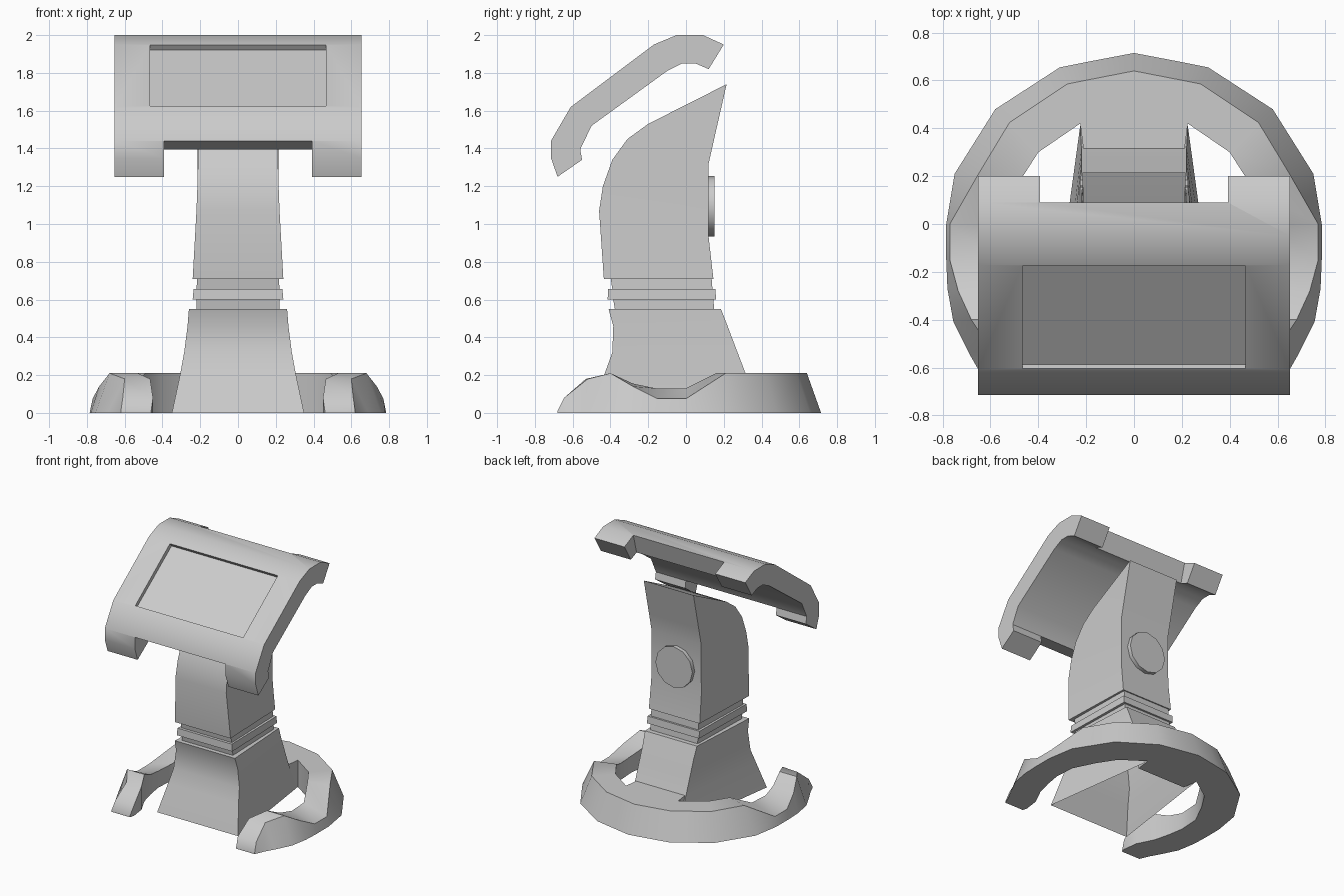
import bpy, bmesh, math

if "Cube" in bpy.data.objects:
    bpy.data.objects.remove(bpy.data.objects["Cube"])


def finish(name, bm, angle=35):
    bmesh.ops.recalc_face_normals(bm, faces=bm.faces[:])
    me = bpy.data.meshes.new(name)
    bm.to_mesh(me)
    bm.free()
    ob = bpy.data.objects.new(name, me)
    bpy.context.collection.objects.link(ob)
    bpy.ops.object.select_all(action='DESELECT')
    ob.select_set(True)
    bpy.context.view_layer.objects.active = ob
    if angle:
        bpy.ops.object.shade_smooth_by_angle(angle=math.radians(angle))
    return ob


def skin(name, sections, cap_start=True, cap_end=True, angle=35):
    """Join closed cross-sections (equal point counts) with quads."""
    bm = bmesh.new()
    rings = [[bm.verts.new(p) for p in s] for s in sections]
    n = len(rings[0])
    for a, b in zip(rings, rings[1:]):
        for i in range(n):
            j = (i + 1) % n
            bm.faces.new((a[i], a[j], b[j], b[i]))
    if cap_start:
        bm.faces.new(rings[0])
    if cap_end:
        bm.faces.new(rings[-1])
    return finish(name, bm, angle)


def prism(name, profile, w, angle=0):
    """Side profile (y, z) extruded from -w to w in x."""
    return skin(name, [[(x, y, z) for y, z in profile] for x in (-w, w)], angle=angle)


def tower(name, levels, open_bottom=False):
    """Levels: front y, z, half width, then back y, z, half width."""
    secs = [[(-wf, yf, zf), (wf, yf, zf), (wb, yb, zb), (-wb, yb, zb)]
            for yf, zf, wf, yb, zb, wb in levels]
    return skin(name, secs, cap_start=not open_bottom)


def cut(ob, cutter):
    m = ob.modifiers.new("cut", 'BOOLEAN')
    m.object = cutter
    m.operation = 'DIFFERENCE'
    m.solver = 'EXACT'
    bpy.context.view_layer.objects.active = ob
    bpy.ops.object.modifier_apply(modifier=m.name)
    bpy.data.objects.remove(cutter)


# Flared lower pedestal, hollow underneath
tower("pedestal", [
    (-.50, 0, .35, .41, 0, .225),
    (-.43, .21, .305, .315, .21, .22),
    (-.39, .32, .285, .273, .32, .22),
    (-.385, .46, .267, .22, .46, .22),
    (-.41, .55, .26, .185, .55, .225)], open_bottom=True)

# Grooved collar
tower("collar", [
    (-.375, .54, .22, .15, .54, .205),
    (-.385, .60, .22, .145, .60, .205),
    (-.415, .60, .24, .16, .60, .225),
    (-.412, .655, .235, .155, .655, .225),
    (-.39, .655, .22, .14, .655, .205),
    (-.40, .72, .215, .135, .72, .205)])

# Curved neck with slanted top
tower("neck", [
    (-.435, .71, .24, .145, .71, .22),
    (-.46, 1.07, .22, .12, .93, .217),
    (-.44, 1.20, .215, .12, 1.12, .215),
    (-.39, 1.34, .212, .12, 1.32, .215),
    (-.31, 1.45, .21, .149, 1.45, .215),
    (-.20, 1.53, .21, .215, 1.74, .215)])

# Round button on the back
bm = bmesh.new()
bmesh.ops.create_cone(bm, cap_ends=True, segments=12, radius1=.16, radius2=.16, depth=.05)
for v in bm.verts:
    x, y, z = v.co
    v.co = (x, .125 + z, 1.095 + y)
finish("back_button", bm)

# C-shaped foot: outer bottom xy, outer top xyz, inner top xyz (toe to back)
half = [
    (.62, -.68, .62, -.68, .01, .46, -.68, .01),
    (.65, -.61, .61, -.645, .08, .45, -.645, .08),
    (.69, -.54, .60, -.52, .18, .465, -.53, .18),
    (.755, -.41, .68, -.40, .21, .53, -.40, .21),
    (.78, -.27, .735, -.28, .14, .56, -.28, .155),
    (.785, -.15, .77, -.15, .075, .58, -.16, .13),
    (.785, 0, .77, 0, .075, .57, 0, .13),
    (.75, .21, .65, .21, .21, .49, .16, .21),
    (.58, .48, .52, .425, .21, .40, .30, .21),
    (.31, .655, .28, .585, .21, .225, .42, .21),
    (.20, .677, .18, .605, .21, .21, .30, .21),
    (0, .715, 0, .64, .21, 0, .30, .21)]


def foot_section(r, s):
    a, b, c, d, e, f, g, h = r
    return [(s * a, b, 0), (s * c, d, e), (s * f, g, h), (s * f, g, 0)]


skin("foot_ring", [foot_section(r, 1) for r in half]
     + [foot_section(r, -1) for r in half[-2::-1]], angle=40)

# Bent head panel with end notches and a recessed screen
head = prism("head_panel", [
    (.20, 1.95), (.09, 2.0), (-.05, 2.0), (-.17, 1.95), (-.61, 1.62),
    (-.715, 1.44), (-.715, 1.35), (-.68, 1.25), (-.55, 1.34), (-.56, 1.395),
    (-.50, 1.52), (-.10, 1.81), (-.02, 1.85), (.05, 1.85), (.12, 1.82)], .653)
cut(head, prism("low_notch", [(-.8, 1.464), (-.4, 1.349), (-.4, 1.2), (-.8, 1.2)], .393))
cut(head, prism("top_notch", [(.1033, 2.05), (.0367, 1.8), (.3, 1.8), (.3, 2.05)], .393))
cut(head, prism("screen_cut", [(-.635, 1.667), (-.205, 1.985), (-.155, 1.921), (-.587, 1.603)], .467))
bpy.ops.object.select_all(action='DESELECT')
head.select_set(True)
bpy.context.view_layer.objects.active = head
bpy.ops.object.shade_smooth_by_angle(angle=math.radians(36))
